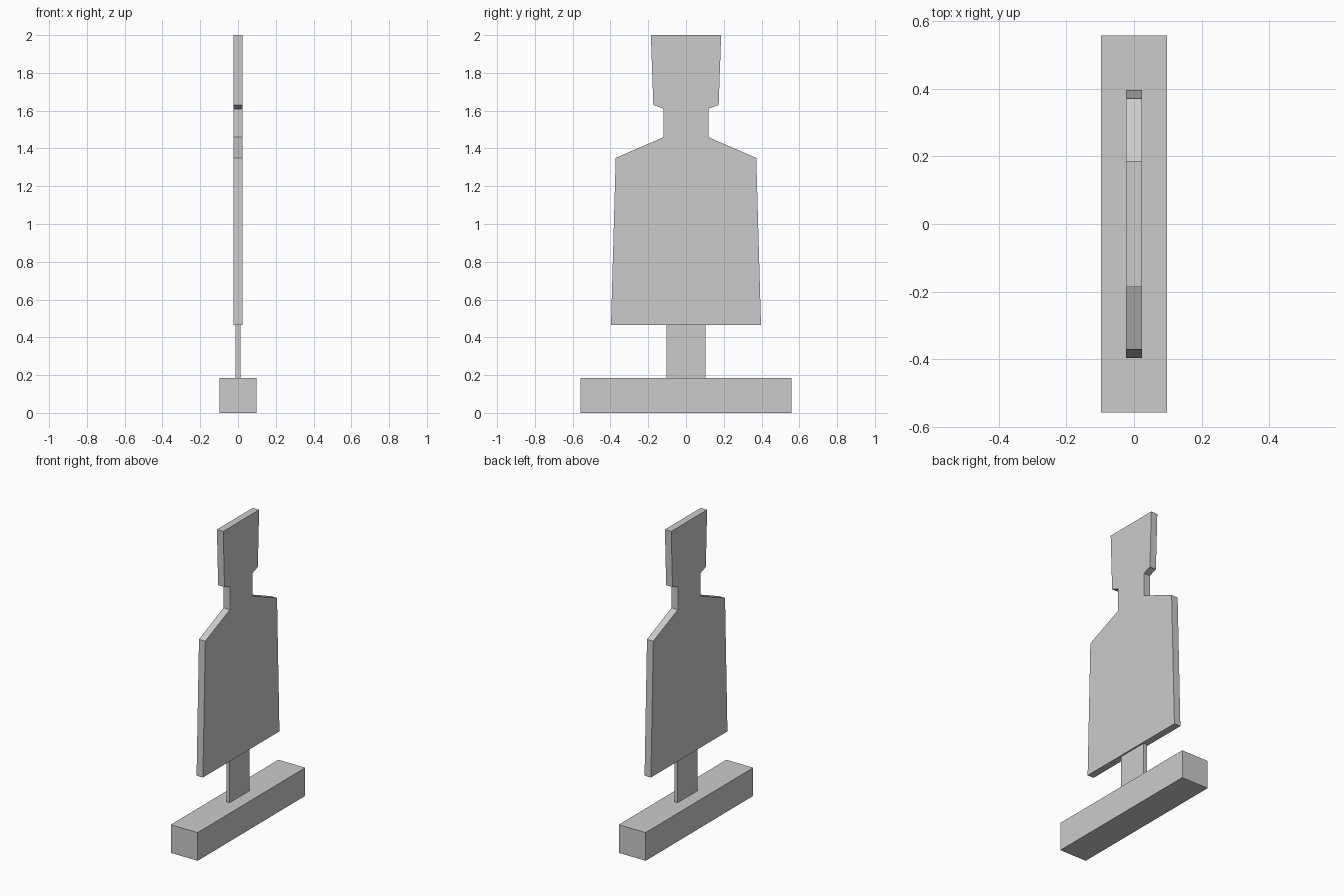
import bpy
import bmesh

if "Cube" in bpy.data.objects:
    bpy.data.objects.remove(bpy.data.objects["Cube"])


def extrude_profile(name, half_profile, thickness):
    """Mirror a (y, z) half outline across y = 0 and extrude it along x."""
    outline = half_profile + [(-y, z) for y, z in reversed(half_profile)]
    bm = bmesh.new()
    face = bm.faces.new([bm.verts.new((-thickness / 2, y, z)) for y, z in outline])
    result = bmesh.ops.extrude_face_region(bm, geom=[face])
    moved = [g for g in result["geom"] if isinstance(g, bmesh.types.BMVert)]
    bmesh.ops.translate(bm, verts=moved, vec=(thickness, 0, 0))
    bmesh.ops.recalc_face_normals(bm, faces=bm.faces)
    mesh = bpy.data.meshes.new(name)
    bm.to_mesh(mesh)
    bm.free()
    obj = bpy.data.objects.new(name, mesh)
    bpy.context.collection.objects.link(obj)
    return obj


# Heavy base beam
extrude_profile("base_beam", [(0.558, 0.0), (0.558, 0.185)], 0.195)

# Thin support post between base and board
extrude_profile("support_post", [(0.104, 0.185), (0.104, 0.465)], 0.025)

# Silhouette board: torso, shoulders, neck and head
extrude_profile("target_board", [
    (0.397, 0.465), (0.372, 1.35),   # torso side
    (0.118, 1.46), (0.118, 1.61),    # shoulder and neck
    (0.173, 1.63), (0.186, 2.0),     # head
], 0.046)
